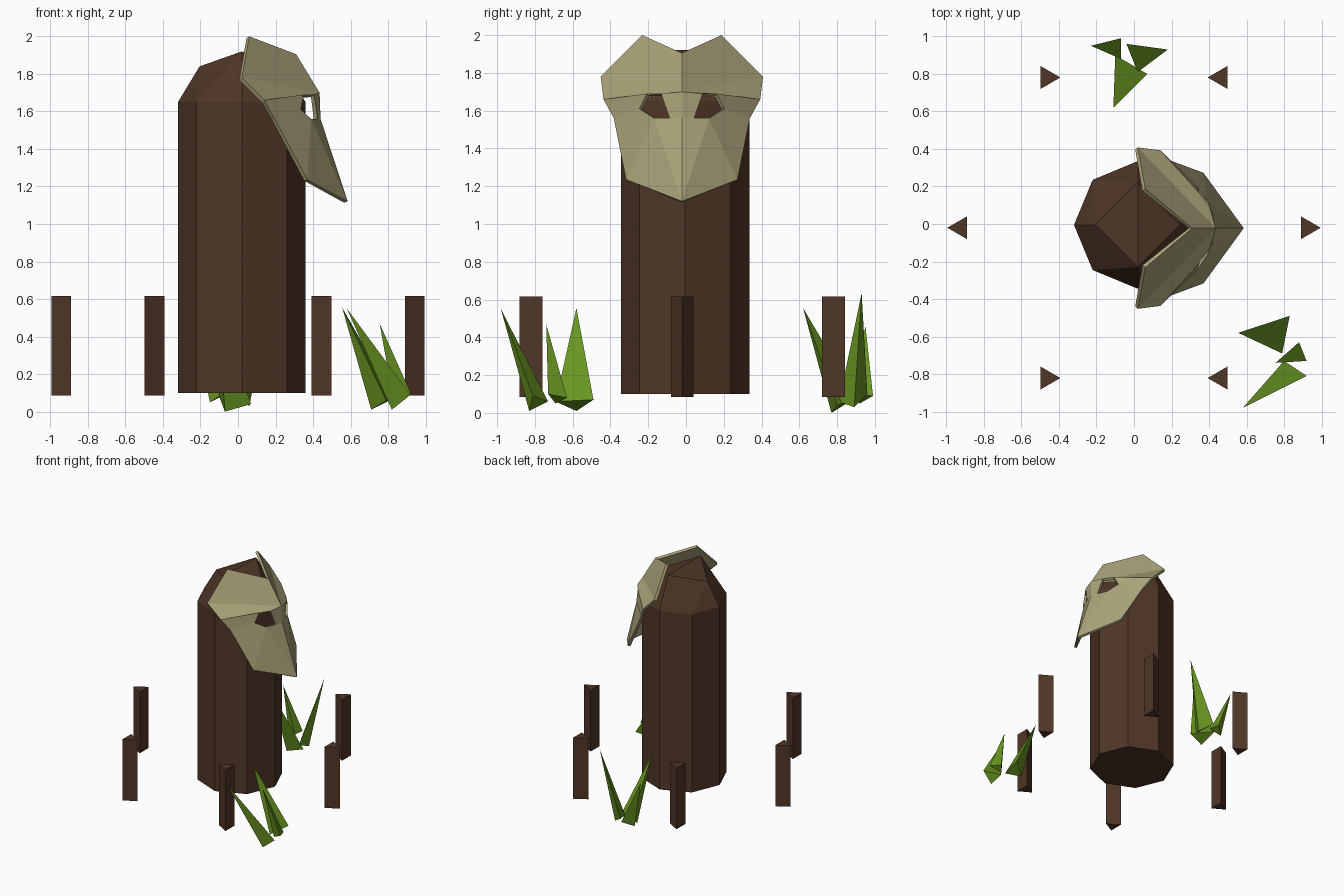
import bpy, bmesh
from math import cos, sin, pi
from mathutils import Vector

if "Cube" in bpy.data.objects:
    bpy.data.objects.remove(bpy.data.objects["Cube"])


def material(name, rgb):
    m = bpy.data.materials.new(name)
    m.diffuse_color = (*rgb, 1)
    m.use_nodes = True
    m.node_tree.nodes["Principled BSDF"].inputs["Base Color"].default_value = m.diffuse_color
    return m


BARK = material("bark", (0.08, 0.037, 0.02))
BONE = material("bone", (0.40, 0.36, 0.19))
LEAF = material("leaf", (0.14, 0.30, 0.015))


def finish(name, bm, mat):
    me = bpy.data.meshes.new(name)
    bm.to_mesh(me)
    bm.free()
    ob = bpy.data.objects.new(name, me)
    me.materials.append(mat)
    bpy.context.collection.objects.link(ob)
    return ob


def hull(name, points, mat):
    """Flat-faced convex solid around a few points."""
    bm = bmesh.new()
    for p in points:
        bm.verts.new(p)
    bmesh.ops.convex_hull(bm, input=bm.verts[:])
    bmesh.ops.dissolve_limit(bm, angle_limit=0.01, verts=bm.verts[:], edges=bm.edges[:])
    bmesh.ops.recalc_face_normals(bm, faces=bm.faces[:])
    return finish(name, bm, mat)


def ring(cx, cy, r, z, n, start=0.0):
    return [Vector((cx + r * cos(start + 2 * pi * i / n),
                    cy + r * sin(start + 2 * pi * i / n), z)) for i in range(n)]


# Trunk: octagonal post with a faceted four-point cap
cap = ring(0.02, -0.005, 0.225, 1.84, 4)
cap[1].z = cap[3].z = 1.92
hull("trunk", ring(0.02, -0.005, 0.34, 0.10, 8) + ring(0.02, -0.005, 0.34, 1.65, 8) + cap, BARK)

# Six three-sided stakes in a circle
for i in range(6):
    a = i * pi / 3
    x, y = 0.925 * cos(a), -0.02 + 0.925 * sin(a)
    hull(f"stake_{i + 1}", [p for z in (0.085, 0.617) for p in ring(x, y, 0.07, z, 3, 3 * a)], BARK)

# Mask: one half as (x, distance from centre, z), mirrored and thickened
P = {
    "notch": (0.31, 0, 1.905), "lobe": (0.06, 0.21, 2.0), "temple": (0.02, 0.43, 1.78),
    "side": (0.14, 0.415, 1.66), "cheek": (0.195, 0.36, 1.56), "jaw": (0.37, 0.295, 1.235),
    "chin": (0.585, 0, 1.12), "nose": (0.44, 0, 1.56), "brow": (0.435, 0, 1.70),
    "eye_top_in": (0.405, 0.11, 1.69), "eye_top_out": (0.35, 0.185, 1.69),
    "eye_out": (0.335, 0.225, 1.61), "eye_low": (0.39, 0.145, 1.56), "eye_in": (0.425, 0.065, 1.56),
}
FACES = [
    "notch lobe temple brow", "temple side eye_top_out eye_top_in brow",
    "side cheek eye_out eye_top_out", "cheek jaw eye_low eye_out",
    "eye_low jaw chin", "eye_low chin nose eye_in", "eye_top_in eye_in nose brow",
]
bm = bmesh.new()
v = {k: bm.verts.new(p) for k, p in P.items()}
for f in FACES:
    bm.faces.new([v[k] for k in f.split()])
bmesh.ops.recalc_face_normals(bm, faces=bm.faces[:])
if sum(f.normal.x for f in bm.faces) < 0:
    bmesh.ops.reverse_faces(bm, faces=bm.faces[:])
mask = finish("mask", bm, BONE)
mask.location.y = -0.022
mirror = mask.modifiers.new("mirror", 'MIRROR')
mirror.use_axis = (False, True, False)
solid = mask.modifiers.new("thickness", 'SOLIDIFY')
solid.thickness = 0.022
solid.offset = -1

# Grass: leaning three-sided blades, each a tip and three base points
BLADES = {
    "front_grass": [
        [(0.58, -0.98, 0.55), (0.92, -0.81, 0.09), (0.80, -0.73, 0.06), (0.82, -0.83, 0.01)],
        [(0.555, -0.58, 0.555), (0.83, -0.49, 0.07), (0.79, -0.69, 0.06), (0.71, -0.58, 0.01)],
        [(0.755, -0.74, 0.47), (0.92, -0.73, 0.10), (0.88, -0.63, 0.08), (0.83, -0.69, 0.05)],
    ],
    "back_grass": [
        [(-0.11, 0.62, 0.555), (0.07, 0.80, 0.04), (-0.10, 0.90, 0.08), (-0.07, 0.77, 0.0)],
        [(-0.23, 0.95, 0.46), (-0.07, 0.99, 0.09), (-0.07, 0.88, 0.10), (-0.15, 0.92, 0.05)],
        [(0.18, 0.93, 0.635), (-0.04, 0.96, 0.10), (0.02, 0.81, 0.06), (0.06, 0.89, 0.03)],
    ],
}
for clump, blades in BLADES.items():
    for i, pts in enumerate(blades):
        hull(f"{clump}_blade_{i + 1}", pts, LEAF)
